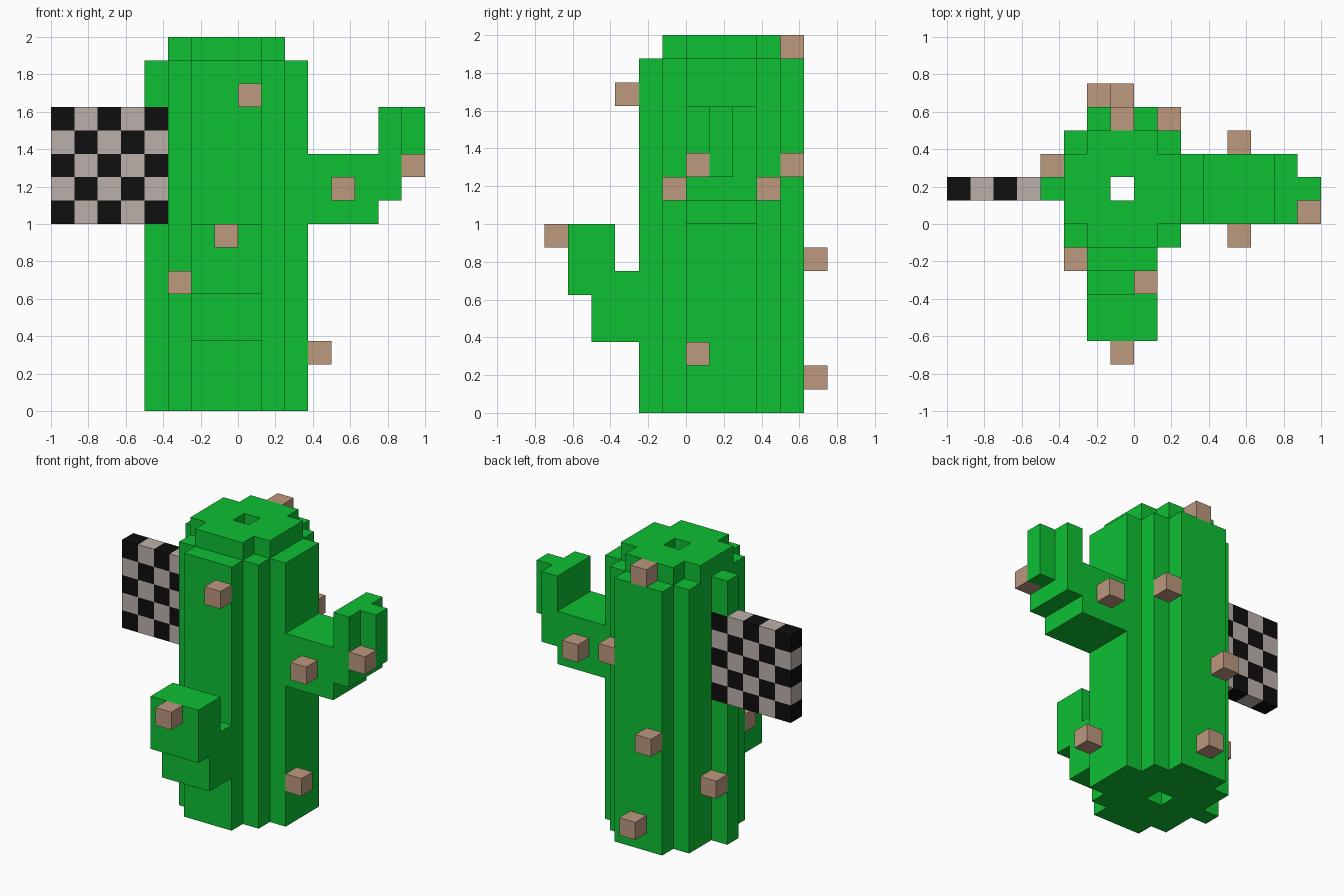
import bpy, bmesh, math
from mathutils import Vector

if "Cube" in bpy.data.objects:
    bpy.data.objects.remove(bpy.data.objects["Cube"], do_unlink=True)

U = 0.125  # one block


def material(name, rgb):
    m = bpy.data.materials.new(name)
    m.use_nodes = True
    m.diffuse_color = (*rgb, 1)
    bsdf = next(n for n in m.node_tree.nodes if n.type == 'BSDF_PRINCIPLED')
    bsdf.inputs["Base Color"].default_value = (*rgb, 1)
    return m


GREEN = material("cactus_green", (0.0044, 0.527, 0.034))
TAN = material("thorn_tan", (0.509, 0.319, 0.212))
PALE = material("flag_pale_grey", (0.503, 0.434, 0.402))
BLACK = material("flag_black", (0.0044, 0.0044, 0.0044))


def finish(name, bm, *mats):
    bmesh.ops.recalc_face_normals(bm, faces=bm.faces)
    me = bpy.data.meshes.new(name)
    bm.to_mesh(me)
    bm.free()
    for m in mats:
        me.materials.append(m)
    ob = bpy.data.objects.new(name, me)
    bpy.context.scene.collection.objects.link(ob)
    return ob


def extrude(bm, offset):
    ext = bmesh.ops.extrude_face_region(bm, geom=bm.faces[:])
    bmesh.ops.translate(bm, vec=offset, verts=[v for v in ext["geom"] if isinstance(v, bmesh.types.BMVert)])


def prism(name, loops, axis, lo, hi, mat):
    """Extrude an outline (plus optional hole) along an axis, in block units."""
    bm = bmesh.new()
    edges = []
    for loop in loops:
        vs = []
        for p in loop:
            co = list(p)
            co.insert(axis, lo)
            vs.append(bm.verts.new(Vector(co) * U))
        edges += [bm.edges.new((vs[i - 1], vs[i])) for i in range(len(vs))]
    normal = Vector([float(i == axis) for i in range(3)])
    bmesh.ops.triangle_fill(bm, edges=edges, use_beauty=True, normal=normal)
    extrude(bm, normal * (hi - lo) * U)
    return finish(name, bm, mat)


def box(name, lo, hi, mat):
    bm = bmesh.new()
    bmesh.ops.create_cube(bm, size=1)
    for v in bm.verts:
        v.co = Vector([(l if c < 0 else h) * U for c, l, h in zip(v.co, lo, hi)])
    return finish(name, bm, mat)


# Ribbed trunk and cap, both with a square shaft through the middle
shaft = [(-1, 1), (0, 1), (0, 2), (-1, 2)]
trunk = [(-2, -2), (1, -2), (1, -1), (2, -1), (2, 0), (3, 0), (3, 3), (2, 3),
         (2, 4), (1, 4), (1, 5), (-2, 5), (-2, 4), (-3, 4), (-3, -1), (-2, -1)]
cap = [(-2, -1), (1, -1), (1, 0), (2, 0), (2, 3), (1, 3),
       (1, 4), (-2, 4), (-2, 3), (-3, 3), (-3, 0), (-2, 0)]
prism("trunk", [trunk, shaft], 2, 0, 15, GREEN)
prism("cap", [cap, shaft], 2, 15, 16, GREEN)

# Narrow rib on the flag side, interrupted by the flag
box("right_rib_lower", (-4, 1, 0), (-3, 2, 8), GREEN)
box("right_rib_upper", (-4, 1, 13), (-3, 2, 15), GREEN)

# Left arm bending upward, with a narrow outer rib
arm = [(3, 8), (6, 8), (6, 9), (7, 9), (7, 13), (6, 13), (6, 11), (3, 11)]
prism("left_arm", [arm], 1, 0, 3, GREEN)
box("left_arm_rib", (7, 1, 10), (8, 2, 13), GREEN)

# Front arm bending upward
arm = [(-2, 3), (-4, 3), (-4, 5), (-5, 5), (-5, 8), (-3, 8), (-3, 6), (-2, 6)]
prism("front_arm", [arm], 0, -2, 1, GREEN)

# Checkered flag: a 5 x 5 slab coloured by cell parity
bm = bmesh.new()
bmesh.ops.create_grid(bm, x_segments=5, y_segments=5, size=2.5 * U)
extrude(bm, Vector((0, 0, U)))
for f in bm.faces:
    c = f.calc_center_median() * 0.98 / U
    f.material_index = (math.floor(c.x + 2.5) + math.floor(c.y + 2.5)) % 2
for v in bm.verts:
    x, y, z = v.co
    v.co = (x - 5.5 * U, z + U, y + 10.5 * U)
finish("checkered_flag", bm, BLACK, PALE)

# Thorns: single blocks at their lowest corners
thorns = [(0, -3, 13), (-1, -6, 7), (-3, -2, 5), (3, 0, 2), (4, -1, 9), (4, 3, 9),
          (7, 0, 10), (1, 4, 10), (-1, 4, 15), (-1, 5, 1), (-2, 5, 6), (-4, 2, 3)]
for i, p in enumerate(thorns, 1):
    box(f"thorn_{i}", p, [c + 1 for c in p], TAN)
